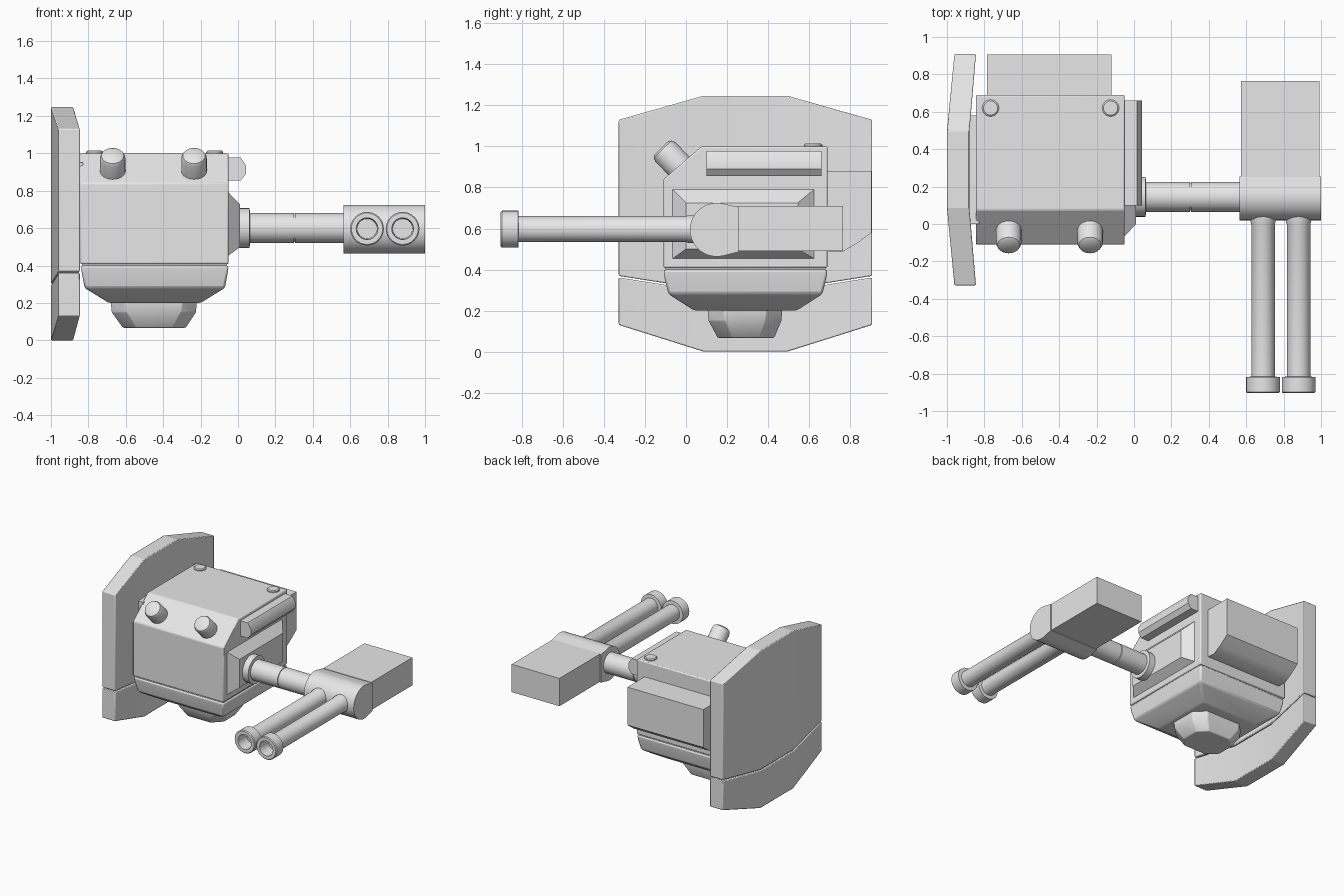
import bpy, bmesh, math
from mathutils import Vector

if "Cube" in bpy.data.objects:
    bpy.data.objects.remove(bpy.data.objects["Cube"])

grey = bpy.data.materials.new("plain grey")
grey.diffuse_color = (0.8, 0.8, 0.8, 1)
grey.use_nodes = True
grey.node_tree.nodes["Principled BSDF"].inputs["Base Color"].default_value = grey.diffuse_color


def finish(name, bm, bevel=0.0, angle=35):
    """Turn a bmesh into a named, shaded, optionally bevelled object."""
    bmesh.ops.recalc_face_normals(bm, faces=bm.faces[:])
    me = bpy.data.meshes.new(name)
    bm.to_mesh(me)
    bm.free()
    me.materials.append(grey)
    ob = bpy.data.objects.new(name, me)
    bpy.context.collection.objects.link(ob)
    if bevel:
        m = ob.modifiers.new("bevel", 'BEVEL')
        m.width, m.segments, m.limit_method = bevel, 2, 'ANGLE'
    bpy.ops.object.select_all(action='DESELECT')
    ob.select_set(True)
    bpy.context.view_layer.objects.active = ob
    bpy.ops.object.shade_smooth_by_angle(angle=math.radians(angle))
    return ob


def loft(name, rings, bevel=0.0, angle=35):
    """Skin a stack of equal-length closed rings and cap both ends."""
    bm = bmesh.new()
    rows = [[bm.verts.new(p) for p in r] for r in rings]
    n = len(rows[0])
    for a, b in zip(rows, rows[1:]):
        for i in range(n):
            j = (i + 1) % n
            bm.faces.new((a[i], a[j], b[j], b[i]))
    bm.faces.new(rows[0])
    bm.faces.new(rows[-1])
    return finish(name, bm, bevel, angle)


def extrude_x(name, profile, x0, x1, bevel=0.0):
    """Extrude a (y, z) profile along x."""
    return loft(name, [[(x, y, z) for y, z in profile] for x in (x0, x1)], bevel)


def rect(x0, x1, y0, y1, z, c=0.0):
    """Horizontal rectangle ring with corners cut by c."""
    if not c:
        return [(x0, y0, z), (x1, y0, z), (x1, y1, z), (x0, y1, z)]
    return [(x0 + c, y0, z), (x1 - c, y0, z), (x1, y0 + c, z), (x1, y1 - c, z),
            (x1 - c, y1, z), (x0 + c, y1, z), (x0, y1 - c, z), (x0, y0 + c, z)]


def lathe(name, origin, axis, profile, seg=32):
    """Revolve (distance, radius) points around an axis; radius 0 closes a tip."""
    q = Vector(axis).to_track_quat('Z', 'Y')
    rings = [[Vector(origin) + q @ Vector((r * math.cos(t), r * math.sin(t), d))
              for t in [2 * math.pi * i / seg for i in range(seg)]]
             for d, r in profile]
    return loft(name, rings)


# Shield: four columns of a bent plate, split by a seam
cols = [(-0.328, -0.96, -0.845, 0.13, 0.365, 1.13),
        (0.085, -1.0, -0.88, 0.0, 0.30, 1.247),
        (0.495, -1.0, -0.88, 0.0, 0.30, 1.247),
        (0.908, -0.96, -0.845, 0.13, 0.365, 1.13)]
for name, lo, hi, d0, d1 in (("lower_shield", 3, 4, 0, -0.004),
                             ("upper_shield", 4, 5, 0.004, 0)):
    loft(name, [[(c[1], c[0], c[lo] + d0), (c[2], c[0], c[lo] + d0),
                 (c[2], c[0], c[hi] + d1), (c[1], c[0], c[hi] + d1)]
                for c in cols], 0.006, 15)

# Main housing with sloped front shoulder
extrude_x("housing", [(-0.11, 0.408), (-0.11, 0.84), (0.075, 1.0),
                      (0.69, 1.0), (0.69, 0.408)], -0.845, -0.05, 0.008)
extrude_x("housing_seam", [(-0.1, 0.395), (-0.1, 0.415), (0.68, 0.415),
                           (0.68, 0.395)], -0.835, -0.06)
extrude_x("shield_mount", [(0.0, 0.45), (0.0, 0.95), (0.58, 0.95),
                           (0.58, 0.45)], -0.9, -0.83)

# Tapered skirt and bottom nub
loft("skirt", [rect(-0.84, -0.05, -0.11, 0.69, 0.4),
               rect(-0.835, -0.055, -0.105, 0.685, 0.36),
               rect(-0.82, -0.07, -0.085, 0.665, 0.28),
               rect(-0.69, -0.20, 0.04, 0.54, 0.2)], 0.012, 40)
loft("bottom_nub", [rect(-0.68, -0.22, 0.105, 0.47, 0.21, 0.08),
                    rect(-0.675, -0.225, 0.11, 0.465, 0.15, 0.08),
                    rect(-0.615, -0.28, 0.155, 0.43, 0.067, 0.07)], 0.006, 40)

# Side boss carrying the arm
boss = [(-0.055, -0.07, 0.63, 0.45, 0.795), (0.012, 0.0, 0.545, 0.5, 0.725)]
loft("arm_boss", [[(x, y0, z0), (x, y1, z0), (x, y1, z1), (x, y0, z1)]
                  for x, y0, y1, z0, z1 in boss])

# Side bar with chamfered outer edge
bar = [(-0.06, 0.855), (0.015, 0.855), (0.043, 0.89),
       (0.043, 0.935), (0.015, 0.977), (-0.06, 0.977)]
loft("side_bar", [[(x, y, z) for x, z in bar] for y in (0.1, 0.66)])

# Rear box with sloped underside
extrude_x("rear_box", [(0.68, 0.49), (0.76, 0.485), (0.83, 0.525), (0.905, 0.58),
                       (0.905, 0.88), (0.68, 0.88)], -0.785, -0.12)

# Angled front studs and flat top bolts
for i, x in enumerate((-0.67, -0.235)):
    lathe(f"front_stud_{i}", (x, 0.0, 0.87), (0, -0.7, 0.72),
          [(0, 0.068), (0.145, 0.068), (0.163, 0.06), (0.172, 0.045)], 24)
for i, x in enumerate((-0.767, -0.125)):
    lathe(f"top_bolt_{i}", (x, 0.62, 0.99), (0, 0, 1),
          [(0, 0.045), (0.018, 0.045), (0.024, 0.038)], 24)

# Arm: collar, tube, seam groove, tube
lathe("arm", (0, 0.145, 0.6), (1, 0, 0),
      [(0.0, 0.107), (0.062, 0.107), (0.064, 0.08), (0.299, 0.08), (0.3, 0.074),
       (0.305, 0.074), (0.306, 0.08), (0.58, 0.08)])

# Gun block: round nose tapering to a flat back
nose = [(0.15 + 0.131 * math.cos(t), 0.594 + 0.131 * math.sin(t))
        for t in [math.radians(75 + 210 * i / 20) for i in range(21)]]
extrude_x("gun_block", [(0.255, 0.705)] + nose + [(0.255, 0.485)], 0.565, 1.0)
extrude_x("ammo_box", [(0.25, 0.49), (0.25, 0.71), (0.765, 0.71),
                       (0.765, 0.49)], 0.573, 0.992)

# Twin barrels with hollow muzzle collars
for i, x in enumerate((0.69, 0.88)):
    lathe(f"barrel_{i}", (x, 0.1, 0.597), (0, -1, 0),
          [(0, 0.067), (0.09, 0.067), (0.1, 0.063), (0.916, 0.063), (0.918, 0.09),
           (0.998, 0.09), (1.004, 0.084), (1.004, 0.058), (0.9, 0.053)])
